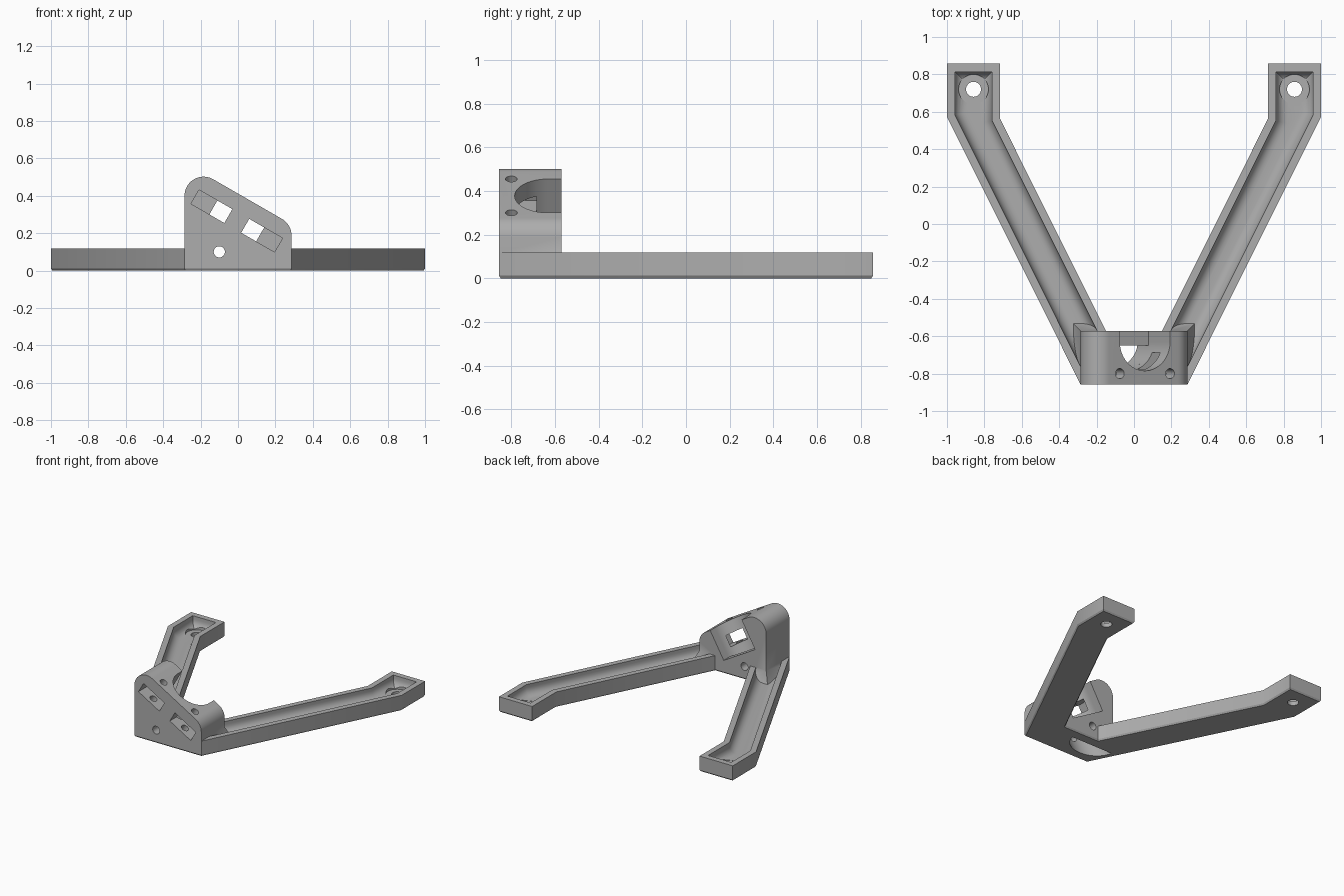
import bpy, bmesh, math
from mathutils import Matrix, Vector

cube = bpy.data.objects.get("Cube")
if cube:
    bpy.data.objects.remove(cube)

grey = bpy.data.materials.new("mid_grey")
grey.use_nodes = True
COLOUR = (0.42, 0.42, 0.42, 1)
grey.diffuse_color = COLOUR
grey.node_tree.nodes["Principled BSDF"].inputs["Base Color"].default_value = COLOUR


def inset(poly, d):
    """Mitred inward offset of a counter-clockwise outline."""
    if d == 0:
        return [Vector(p) for p in poly]
    out = []
    for i, p in enumerate(poly):
        p, a, b = Vector(p), Vector(poly[i - 1]), Vector(poly[(i + 1) % len(poly)])
        e, f = (p - a).normalized(), (b - p).normalized()
        m, n = Vector((-e.y, e.x)), Vector((-f.y, f.x))
        out.append(p + (m + n) * d / (1 + m.dot(n)))
    return out


def stack(name, poly, layers, frame=Matrix()):
    """Closed solid through (height, inset) copies of an outline."""
    bm = bmesh.new()
    rings = [[bm.verts.new((p.x, p.y, z)) for p in inset(poly, d)] for z, d in layers]
    for low, high in zip(rings, rings[1:]):
        for i in range(len(low)):
            bm.faces.new((low[i - 1], low[i], high[i], high[i - 1]))
    bm.faces.new(rings[0][::-1])
    bm.faces.new(rings[-1])
    bm.transform(frame)
    bmesh.ops.recalc_face_normals(bm, faces=bm.faces)
    mesh = bpy.data.meshes.new(name)
    bm.to_mesh(mesh)
    bm.free()
    mesh.materials.append(grey)
    ob = bpy.data.objects.new(name, mesh)
    bpy.context.collection.objects.link(ob)
    return ob


def combine(target, tool, how="DIFFERENCE"):
    mod = target.modifiers.new("bool", "BOOLEAN")
    mod.operation, mod.solver, mod.object = how, "EXACT", tool
    bpy.context.view_layer.objects.active = target
    bpy.ops.object.modifier_apply(modifier=mod.name)
    bpy.data.objects.remove(tool)


def arc(cx, cy, r, start, end, n):
    return [(cx + r * math.cos(math.radians(start + (end - start) * i / n)),
             cy + r * math.sin(math.radians(start + (end - start) * i / n))) for i in range(n + 1)]


def circle(cx, cy, r, n=32):
    return arc(cx, cy, r, 0, 360, n)[:-1]


def rect(x0, y0, x1, y1):
    return [(x0, y0), (x1, y0), (x1, y1), (x0, y1)]


def mirrored(poly):
    return [(-x, y) for x, y in reversed(poly)]


END, FRONT, HALF, TOP, BACK = 0.857, -0.857, 0.286, 0.118, -0.571

# V-shaped base with a fine chamfer underneath
side = [(HALF, FRONT), (1, 0.572), (1, END), (0.716, END), (0.716, 0.562), (0.15, BACK)]
bracket = stack("leg_bracket", side + mirrored(side), [(0, 0.008), (0.012, 0), (TOP, 0)])

# Rounded channels along the legs, stopping at a sloped web round the block
leg = [(HALF - 0.1, FRONT - 0.2), (HALF, FRONT), (1, 0.572), (1, END),
       (0.716, END), (0.716, 0.562), (0, -0.87)]
leg[0] = (HALF - 0.1, FRONT - 0.2)
RIM, FILLET, FLOOR = 0.043, 0.06, 0.035
hollow = [(FLOOR + FILLET * (1 - math.sin(a)), RIM + FILLET * (1 - math.cos(a)))
          for a in [math.radians(90 - 15 * i) for i in range(7)]] + [(TOP + 0.05, RIM)]
for outline in (leg, mirrored(leg)):
    channel = stack("channel_cutter", outline, hollow)
    combine(channel, stack("web_cutter", rect(-HALF, FRONT - 0.4, HALF, BACK),
                           [(0, -0.055), (TOP, 0), (0.3, 0)]))
    combine(bracket, channel)

# Screw holes and washer seats at the leg ends
for x in (-0.858, 0.858):
    combine(bracket, stack("seat_cutter", circle(x, 0.72, 0.08), [(FLOOR - 0.002, 0), (0.2, 0)]))
    combine(bracket, stack("hole_cutter", circle(x, 0.72, 0.04), [(-0.1, 0), (0.2, 0)]))

# Sloped block with rounded shoulders
facing = Matrix.Rotation(math.pi / 2, 4, "X")
profile = ([(-HALF, 0.012), (HALF, 0.012)] + arc(0.184, 0.188, 0.102, 0, 60, 10)
           + arc(-0.184, 0.4, 0.102, 60, 180, 20))
combine(bracket, stack("block", profile, [(-BACK, 0), (-FRONT, 0)], facing), "UNION")

# Cradle cut square to the slope, narrowing to a D-shaped shaft through the bottom
slope = Matrix.Translation((0.058, 0, 0.377)) @ Matrix.Rotation(math.radians(30), 4, "Y")
cradle = arc(0, -0.63, 0.155, 180, 360, 32) + [(0.155, -0.4), (-0.155, -0.4)]
combine(bracket, stack("shaft_cutter", arc(0, -0.63, 0.155, 187.4, 352.6, 32),
                       [(-0.65, 0), (-0.2, 0)], slope))
combine(bracket, stack("cradle_cutter", cradle, [(-0.23, 0), (0.2, 0)], slope))

# Nut slots in the front face and clamp holes down through them
for u in (-0.155, 0.155):
    combine(bracket, stack("slot_cutter", rect(u - 0.103, -0.95, u + 0.103, -0.686),
                           [(-0.172, 0), (-0.086, 0)], slope))
    combine(bracket, stack("clamp_cutter", circle(u, -0.8, 0.027, 24),
                           [(-0.24, 0), (0.1, 0)], slope))

# Fixing hole through the block from front to back
combine(bracket, stack("fixing_cutter", circle(-0.1, 0.1, 0.03, 24), [(0.4, 0), (1, 0)], facing))

bpy.ops.object.select_all(action="DESELECT")
bracket.select_set(True)
bpy.context.view_layer.objects.active = bracket
bpy.ops.object.shade_smooth_by_angle(angle=math.radians(30))
